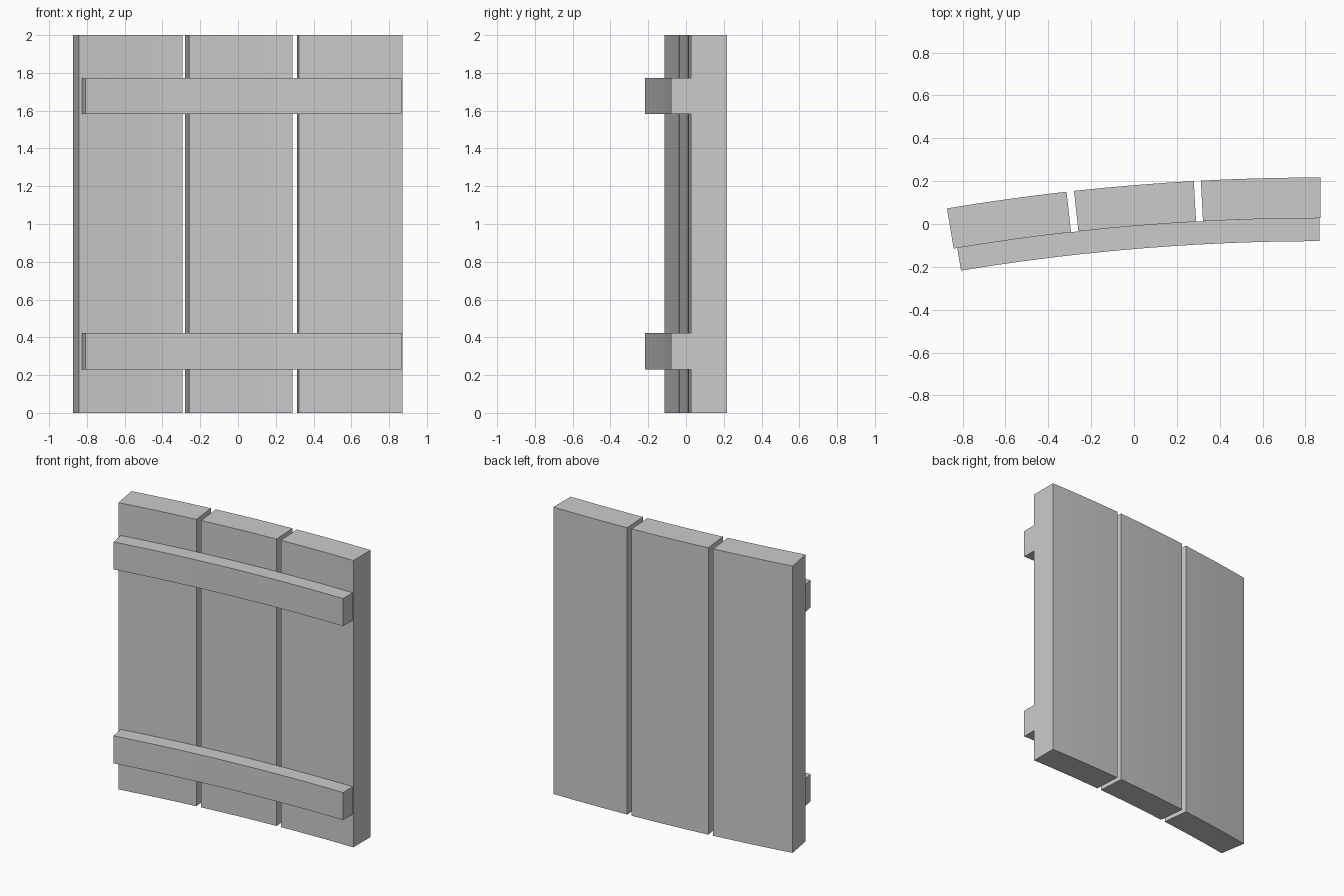
import bpy, bmesh, math

if "Cube" in bpy.data.objects:
    bpy.data.objects.remove(bpy.data.objects["Cube"])

CX, PEAK, R = 0.87, 0.217, 10.6      # arc apex and outer radius
BOARD, RAIL = 0.19, 0.107            # radial thicknesses

grey = bpy.data.materials.new("plain grey")
grey.diffuse_color = (0.6, 0.6, 0.6, 1)
grey.use_nodes = True
grey.node_tree.nodes["Principled BSDF"].inputs["Base Color"].default_value = grey.diffuse_color


def arc_point(radius, angle):
    return (CX + radius * math.sin(angle), PEAK - R + radius * math.cos(angle))


def curved_slab(name, x0, x1, r_out, thick, z0, z1, segs):
    """Arc strip with radial ends, extruded from z0 to z1; x is on the outer arc."""
    a0, a1 = (math.asin((x - CX) / r_out) for x in (x0, x1))
    angles = [a0 + (a1 - a0) * i / segs for i in range(segs + 1)]
    bm = bmesh.new()
    rings = []
    for a in angles:
        o, n = arc_point(r_out, a), arc_point(r_out - thick, a)
        rings.append([bm.verts.new((*p, z)) for p, z in
                      ((o, z0), (n, z0), (n, z1), (o, z1))])
    for r, s in zip(rings, rings[1:]):
        for i in range(4):
            j = (i + 1) % 4
            bm.faces.new((r[i], r[j], s[j], s[i]))
    bm.faces.new(rings[0])
    bm.faces.new(rings[-1])
    bmesh.ops.recalc_face_normals(bm, faces=bm.faces)
    mesh = bpy.data.meshes.new(name)
    bm.to_mesh(mesh)
    bm.free()
    mesh.materials.append(grey)
    bpy.context.collection.objects.link(bpy.data.objects.new(name, mesh))


# Three upright boards following the arc
for name, x0, x1 in (("left", -0.873, -0.315), ("middle", -0.28, 0.279),
                     ("right", 0.312, 0.871)):
    curved_slab(name + "_board", x0, x1, R, BOARD, 0, 2, 4)

# Two cross rails on the front
for name, z0 in (("lower", 0.23), ("upper", 1.582)):
    curved_slab(name + "_rail", -0.825, 0.866, R - BOARD, RAIL, z0, z0 + 0.192, 12)
